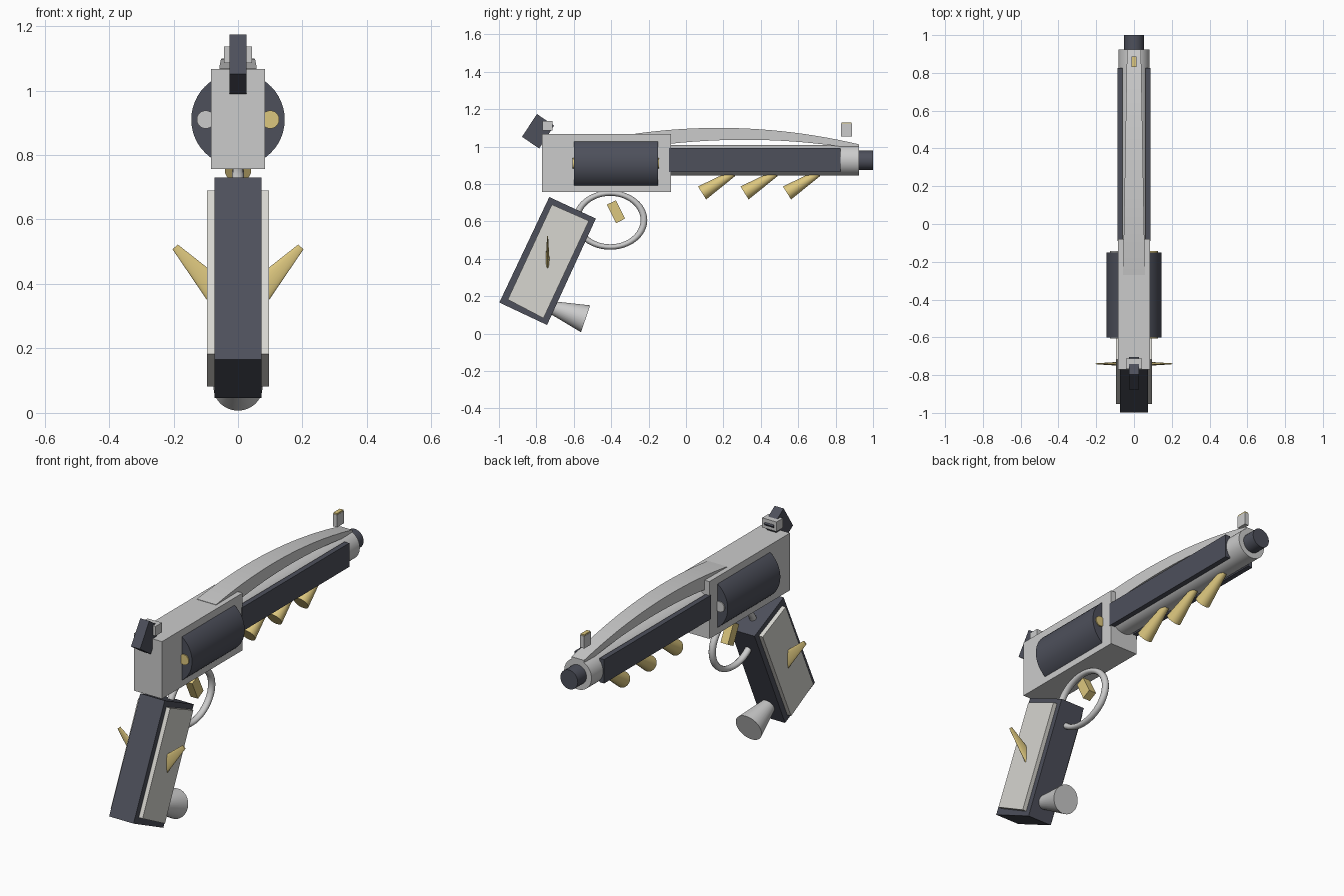
import bpy, bmesh, math
from mathutils import Vector, Matrix

if "Cube" in bpy.data.objects:
    bpy.data.objects.remove(bpy.data.objects["Cube"])


def material(name, color):
    m = bpy.data.materials.new(name)
    m.diffuse_color = (*color, 1)
    m.use_nodes = True
    m.node_tree.nodes["Principled BSDF"].inputs["Base Color"].default_value = m.diffuse_color
    return m


SILVER = material("silver", (0.66, 0.66, 0.68))
DARK = material("dark_steel", (0.075, 0.08, 0.105))
GOLD = material("gold", (0.72, 0.57, 0.21))
IVORY = material("ivory", (0.68, 0.67, 0.63))


def finish(bm, name, mat, smooth=False):
    bmesh.ops.recalc_face_normals(bm, faces=bm.faces)
    me = bpy.data.meshes.new(name)
    bm.to_mesh(me)
    bm.free()
    me.materials.append(mat)
    ob = bpy.data.objects.new(name, me)
    bpy.context.collection.objects.link(ob)
    if smooth:
        bpy.ops.object.select_all(action='DESELECT')
        ob.select_set(True)
        bpy.context.view_layer.objects.active = ob
        bpy.ops.object.shade_smooth_by_angle(angle=math.radians(35))
    return ob


def prism(name, profile, x0, x1, mat):
    """Side profile of (y, z) points pulled from x0 to x1."""
    bm = bmesh.new()
    face = bm.faces.new([bm.verts.new((x0, y, z)) for y, z in profile])
    ext = bmesh.ops.extrude_face_region(bm, geom=[face])
    verts = [v for v in ext["geom"] if isinstance(v, bmesh.types.BMVert)]
    bmesh.ops.translate(bm, verts=verts, vec=(x1 - x0, 0, 0))
    return finish(bm, name, mat)


def block(name, y0, y1, z0, z1, x0, x1, mat):
    return prism(name, [(y0, z0), (y1, z0), (y1, z1), (y0, z1)], x0, x1, mat)


def cone(name, start, end, r1, r2, mat, sides=32, flat_y=1.0):
    """Round rod or cone between two points, optionally flattened in y."""
    a, b = Vector(start), Vector(end)
    d = b - a
    m = Matrix.Translation((a + b) / 2) @ d.to_track_quat('Z', 'Y').to_matrix().to_4x4()
    bm = bmesh.new()
    bmesh.ops.create_cone(bm, cap_ends=True, segments=sides, radius1=r1,
                          radius2=r2, depth=d.length, matrix=m)
    for v in bm.verts:
        v.co.y = a.y + (v.co.y - a.y) * flat_y
    return finish(bm, name, mat, True)


# Frame, drum and barrel
block("frame", -0.77, -0.08, 0.757, 1.067, -0.084, 0.084, SILVER)
cone("drum", (0, -0.60, 0.91), (0, -0.15, 0.91), 0.145, 0.145, DARK, 48)
cone("barrel", (0, -0.10, 0.927), (0, 0.925, 0.927), 0.082, 0.082, SILVER, 40)
cone("muzzle", (0, 0.90, 0.927), (0, 1.0, 0.927), 0.052, 0.052, DARK)

# Parts on both sides: drum rods, barrel plates, grip panels, grip spikes
for side, s in (("left", -1), ("right", 1)):
    cone(f"{side}_drum_rod", (s * 0.1, -0.606, 0.91), (s * 0.1, -0.144, 0.91),
         0.028, 0.028, GOLD if s > 0 else SILVER, 24)
    block(f"{side}_barrel_plate", -0.09, 0.826, 0.863, 0.992, s * 0.06, s * 0.088, DARK)
    prism(f"{side}_grip_panel",
          [(-0.717, 0.69), (-0.519, 0.603), (-0.762, 0.082), (-0.953, 0.182)],
          s * 0.06, s * 0.096, IVORY)
    cone(f"{side}_grip_spike", (s * 0.059, -0.74, 0.369), (s * 0.195, -0.74, 0.515),
         0.042, 0.011, GOLD, 24, 0.27)


# Arched, tapering top rib
def bez(a, c, b, t):
    return a * (1 - t) ** 2 + 2 * c * t * (1 - t) + b * t * t


bm = bmesh.new()
rings, N = [], 20
for i in range(N + 1):
    t = i / N
    y = -0.27 + 1.195 * t
    top, low = bez(1.069, 1.152, 1.012, t), bez(0.99, 1.085, 0.985, t)
    w = 0.058 - 0.021 * t
    rings.append([bm.verts.new(p) for p in
                  ((-w, y, low), (w, y, low), (w, y, top), (-w, y, top))])
for a, b in zip(rings, rings[1:]):
    for j in range(4):
        k = (j + 1) % 4
        bm.faces.new((a[j], a[k], b[k], b[j]))
bm.faces.new(rings[0])
bm.faces.new(rings[-1])
finish(bm, "top_rib", SILVER, True)

# Sights and hammer
block("front_sight", 0.83, 0.888, 1.055, 1.122, -0.012, 0.012, SILVER)
block("front_sight_bead", 0.832, 0.886, 1.12, 1.129, -0.011, 0.011, GOLD)
block("rear_sight", -0.767, -0.713, 1.085, 1.137, -0.043, 0.043, SILVER)
prism("hammer", [(-0.797, 1.174), (-0.705, 1.112), (-0.785, 0.99), (-0.877, 1.052)],
      -0.027, 0.027, DARK)

# Grip core and flared butt
prism("grip", [(-0.731, 0.73), (-0.482, 0.615), (-0.743, 0.046), (-0.998, 0.166)],
      -0.073, 0.073, DARK)
cone("butt_flare", (0, -0.745, 0.149), (0, -0.537, 0.079), 0.028, 0.076, SILVER)

# Trigger and oval trigger guard
prism("trigger", [(-0.375, 0.712), (-0.326, 0.615), (-0.374, 0.59), (-0.423, 0.69)],
      -0.022, 0.022, GOLD)
bpy.ops.mesh.primitive_torus_add(major_radius=0.18, minor_radius=0.018,
                                 major_segments=48, minor_segments=12,
                                 location=(-0.0, -0.405, 0.607),
                                 rotation=(0, math.pi / 2, 0))
guard = bpy.context.object
guard.name = "trigger_guard"
guard.scale = (0.8, 1, 1)
guard.data.materials.append(SILVER)
bpy.ops.object.shade_smooth_by_angle(angle=math.radians(60))

# Row of spikes under the barrel
for i in range(3):
    y = 0.086 + 0.227 * i
    cone(f"barrel_spike_{i + 1}", (0, y, 0.752), (0, y + 0.168, 0.858), 0.041, 0.018, GOLD, 24)
